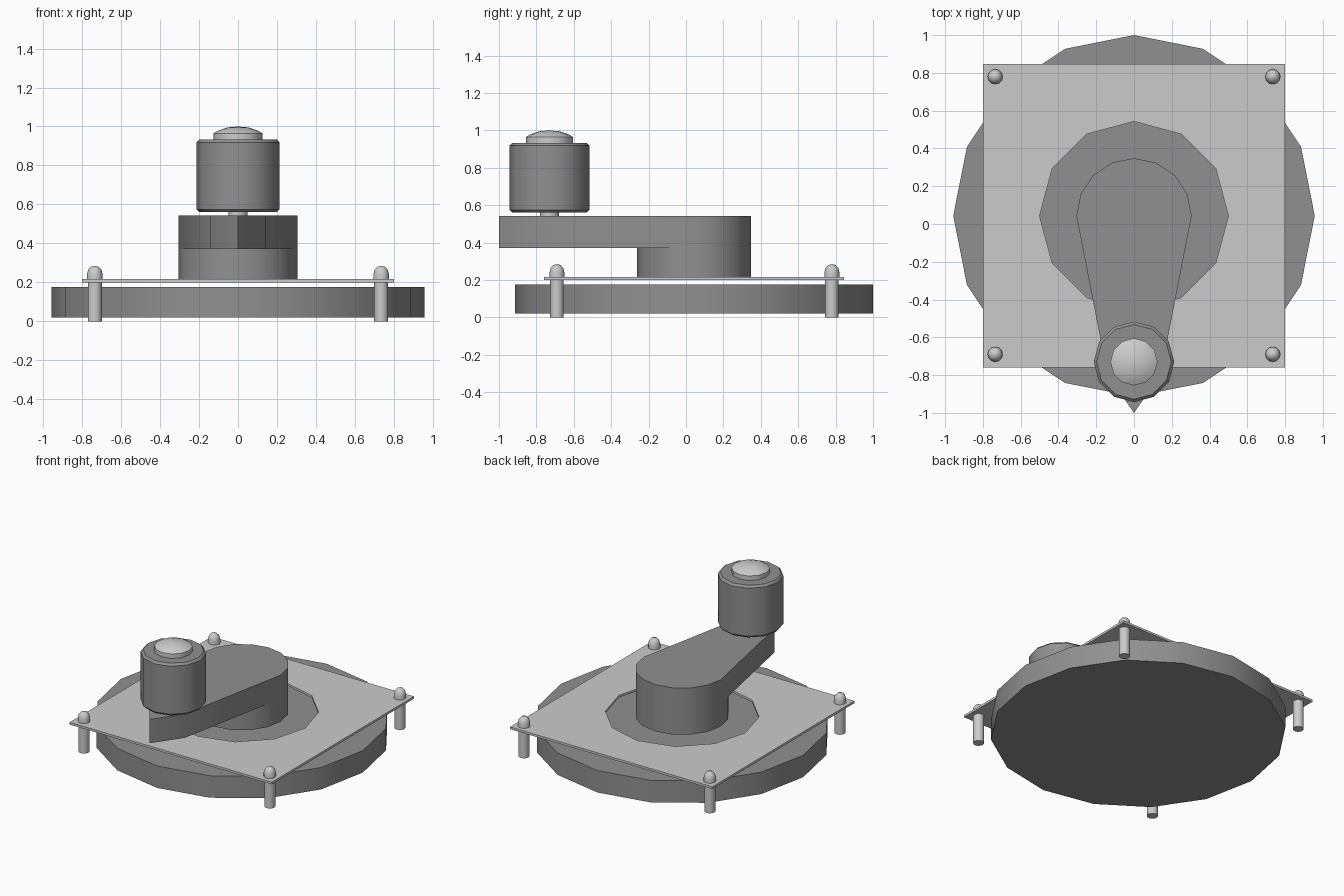
import bpy, bmesh
from math import sin, cos, pi, radians

if "Cube" in bpy.data.objects:
    bpy.data.objects.remove(bpy.data.objects["Cube"])

CY = 0.043  # y of the main axis

dark = bpy.data.materials.new("dark_grey")
dark.diffuse_color = (0.28, 0.28, 0.28, 1)
dark.use_nodes = True
dark.node_tree.nodes["Principled BSDF"].inputs["Base Color"].default_value = dark.diffuse_color


def finish(name, bm, mat=None, smooth=True):
    bmesh.ops.remove_doubles(bm, verts=bm.verts, dist=1e-5)
    bmesh.ops.recalc_face_normals(bm, faces=bm.faces)
    me = bpy.data.meshes.new(name)
    bm.to_mesh(me)
    bm.free()
    ob = bpy.data.objects.new(name, me)
    bpy.context.collection.objects.link(ob)
    if mat:
        me.materials.append(mat)
    if smooth:
        bpy.ops.object.select_all(action='DESELECT')
        ob.select_set(True)
        bpy.context.view_layer.objects.active = ob
        bpy.ops.object.shade_smooth_by_angle(angle=radians(35))
    return ob


def lathe(name, profile, sides, x, y, mat=None):
    """Turn a bottom-to-top (radius, z) profile around a vertical axis."""
    bm = bmesh.new()
    rings = [[bm.verts.new((x + r * cos(2 * pi * i / sides),
                            y + r * sin(2 * pi * i / sides), z))
              for i in range(sides)] for r, z in profile]
    for a, b in zip(rings, rings[1:]):
        for i in range(sides):
            j = (i + 1) % sides
            bm.faces.new((a[i], a[j], b[j], b[i]))
    bm.faces.new(rings[0][::-1])
    bm.faces.new(rings[-1])
    return finish(name, bm, mat)


def prism(name, outline, z0, z1, mat=None):
    """Extrude a closed (x, y) outline upwards."""
    bm = bmesh.new()
    face = bm.faces.new([bm.verts.new((x, y, z0)) for x, y in outline])
    ext = bmesh.ops.extrude_face_region(bm, geom=[face], use_keep_orig=True)
    for v in ext["geom"]:
        if isinstance(v, bmesh.types.BMVert):
            v.co.z = z1
    return finish(name, bm, mat)


# Round body under the plate
lathe("base_disc", [(0.957, 0.02), (0.957, 0.177)], 16, 0, CY, dark)

# Thin square plate with a twelve-sided opening
bm = bmesh.new()
edges = []
square = [(0.8, -0.76), (0.8, 0.846), (-0.8, 0.846), (-0.8, -0.76)]
hole = [(0.5 * cos(i * pi / 6), CY + 0.5 * sin(i * pi / 6)) for i in range(12)]
for loop in (square, hole):
    vs = [bm.verts.new((x, y, 0.2)) for x, y in loop]
    edges += [bm.edges.new((vs[i - 1], vs[i])) for i in range(len(vs))]
bmesh.ops.triangle_fill(bm, edges=edges, use_beauty=True)
ext = bmesh.ops.extrude_face_region(bm, geom=bm.faces[:], use_keep_orig=True)
for v in ext["geom"]:
    if isinstance(v, bmesh.types.BMVert):
        v.co.z = 0.216
finish("mounting_plate", bm, smooth=False)

# Hub and teardrop crank arm with a pointed end
lathe("hub", [(0.305, 0.208), (0.305, 0.375)], 16, 0, CY, dark)
arc = [(0.305 * cos(i * pi / 8), CY + 0.305 * sin(i * pi / 8)) for i in range(9)]
prism("crank_arm", arc + [(-0.14, -0.8), (0, -1.0), (0.14, -0.8)],
      0.372, 0.542, dark)

# Handle: pin, chamfered grip and domed cap
KY = -0.73
lathe("handle_pin", [(0.05, 0.52), (0.05, 0.58)], 12, 0, KY)
lathe("handle_grip", [(0.198, 0.56), (0.213, 0.575), (0.213, 0.918),
                      (0.198, 0.933)], 12, 0, KY, dark)
lathe("handle_cap", [(0.125, 0.925), (0.125, 0.965), (0.1, 0.98),
                     (0.055, 0.995), (0.0005, 1.0)], 12, 0, KY)

# Corner screws with domed heads
for sx in (-1, 1):
    for y, end in ((-0.69, "front"), (0.78, "back")):
        side = "left" if sx < 0 else "right"
        lathe(f"screw_{end}_{side}",
              [(0.036, 0), (0.036, 0.21), (0.04, 0.21), (0.04, 0.24),
               (0.034, 0.264), (0.02, 0.28), (0.0005, 0.285)],
              12, sx * 0.735, y)
